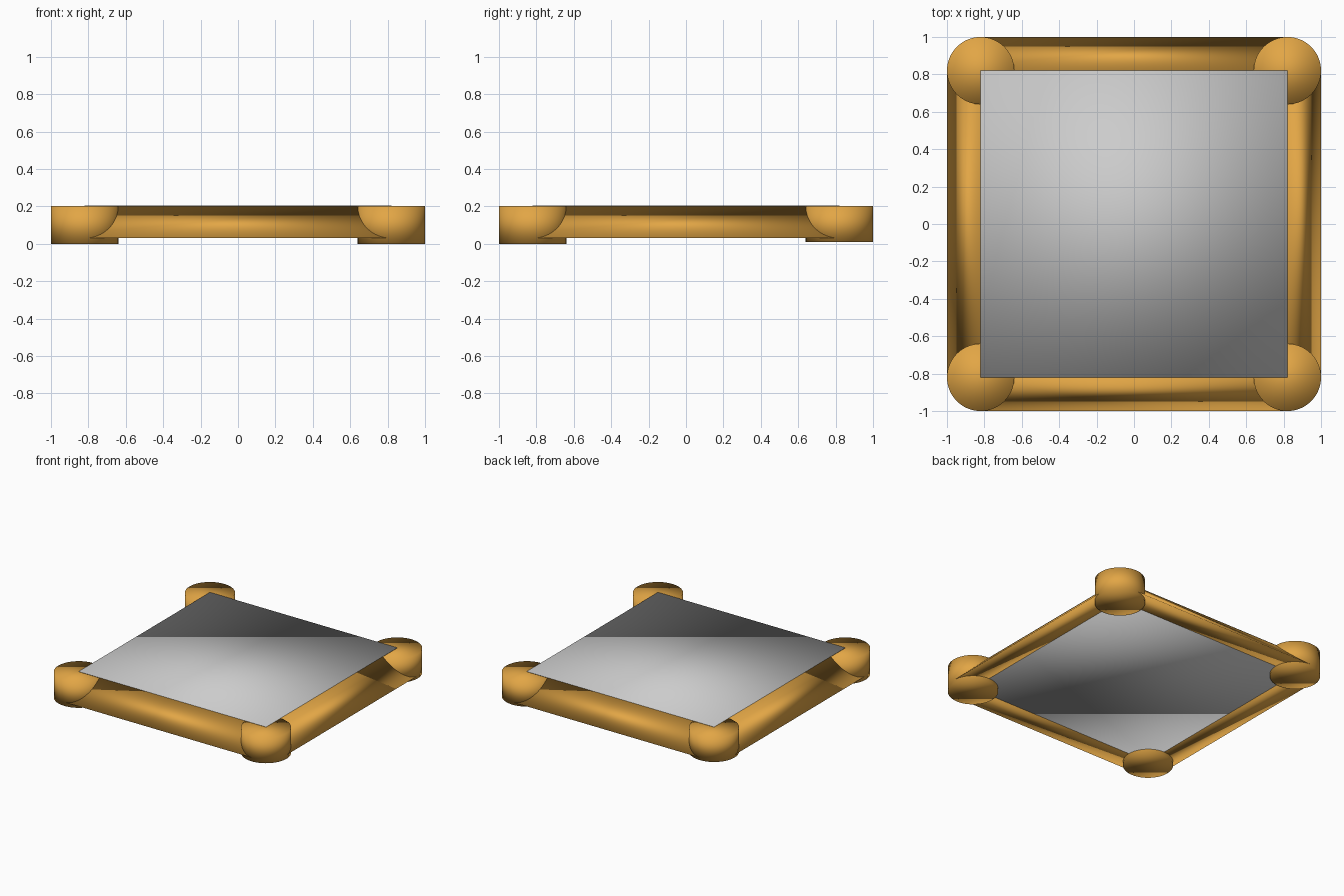
import bpy
import bmesh
from math import pi
from mathutils import Matrix

if "Cube" in bpy.data.objects:
    bpy.data.objects.remove(bpy.data.objects["Cube"])

TOP, LOW = 0.205, 0.03     # slab and rail heights
INNER, OUTER = 0.82, 1.0   # slab edge and frame edge

orange = bpy.data.materials.new("orange")
orange.diffuse_color = (0.76, 0.38, 0.06, 1)
orange.use_nodes = True
orange.node_tree.nodes["Principled BSDF"].inputs["Base Color"].default_value = orange.diffuse_color


def finish(name, bm, material=None):
    bmesh.ops.recalc_face_normals(bm, faces=bm.faces)
    for face in bm.faces:
        face.smooth = True
    mesh = bpy.data.meshes.new(name)
    bm.to_mesh(mesh)
    bm.free()
    if material:
        mesh.materials.append(material)
    obj = bpy.data.objects.new(name, mesh)
    bpy.context.collection.objects.link(obj)
    return obj


# Grey square slab
bm = bmesh.new()
bmesh.ops.create_cube(bm, size=1, matrix=Matrix.Translation((0, 0, (TOP + LOW) / 2))
                      @ Matrix.Diagonal((2 * INNER, 2 * INNER, TOP - LOW, 1)))
finish("slab", bm)

# Sloped edge rails: triangular prisms, one per side
for i, side in enumerate(("front", "right", "back", "left")):
    bm = bmesh.new()
    profile = [(-INNER, TOP - 0.002), (-OUTER, LOW), (-INNER, LOW)]
    face = bm.faces.new([bm.verts.new((-INNER, y, z)) for y, z in profile])
    ext = bmesh.ops.extrude_face_region(bm, geom=[face], use_keep_orig=True)
    moved = [g for g in ext["geom"] if isinstance(g, bmesh.types.BMVert)]
    bmesh.ops.translate(bm, verts=moved, vec=(2 * INNER, 0, 0))
    bmesh.ops.rotate(bm, verts=bm.verts, matrix=Matrix.Rotation(i * pi / 2, 3, 'Z'))
    finish(side + "_rail", bm, orange)

# Round corner posts
for sx, sy, name in ((-1, -1, "front_left"), (1, -1, "front_right"),
                     (-1, 1, "back_left"), (1, 1, "back_right")):
    bottom = 0.01 if sy > 0 else 0.0
    top = TOP - 0.003
    bm = bmesh.new()
    bmesh.ops.create_cone(bm, cap_ends=True, segments=64, radius1=OUTER - INNER,
                          radius2=OUTER - INNER, depth=top - bottom,
                          matrix=Matrix.Translation((sx * INNER, sy * INNER, (top + bottom) / 2)))
    finish(name + "_post", bm, orange)
